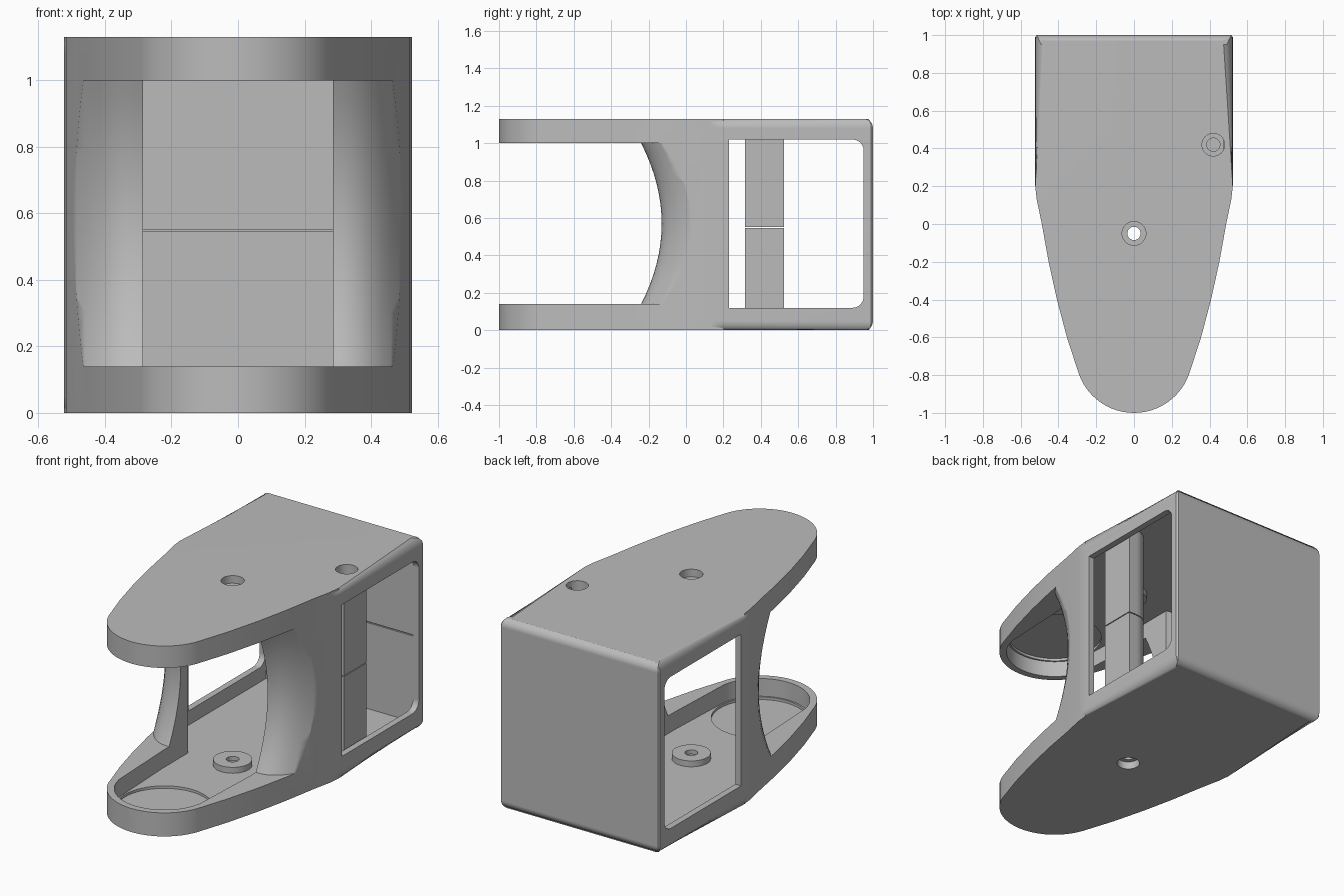
import bpy, bmesh, math

cube = bpy.data.objects.get("Cube")
if cube:
    bpy.data.objects.remove(cube, do_unlink=True)

grey = bpy.data.materials.new("light_grey_plastic")
grey.use_nodes = True
grey.diffuse_color = (0.5, 0.5, 0.5, 1)
grey.node_tree.nodes["Principled BSDF"].inputs["Base Color"].default_value = (0.5, 0.5, 0.5, 1)

HEIGHT = 1.13
MID = HEIGHT / 2
FLOOR = 0.035
CEIL = HEIGHT - FLOOR


def loft(name, rings, bevel=0.0):
    """Solid from stacked rings of 3D points, optionally rounding both end rims."""
    bm = bmesh.new()
    loops = [[bm.verts.new(p) for p in ring] for ring in rings]
    n = len(loops[0])
    for low, high in zip(loops, loops[1:]):
        for i in range(n):
            j = (i + 1) % n
            bm.faces.new((low[i], low[j], high[j], high[i]))
    caps = [bm.faces.new(loops[0][::-1]), bm.faces.new(loops[-1])]
    if bevel:
        rim = [e for f in caps for e in f.edges]
        bmesh.ops.bevel(bm, geom=rim, offset=bevel, segments=5, profile=0.5, affect='EDGES')
    bmesh.ops.recalc_face_normals(bm, faces=bm.faces[:])
    mesh = bpy.data.meshes.new(name)
    bm.to_mesh(mesh)
    bm.free()
    ob = bpy.data.objects.new(name, mesh)
    bpy.context.collection.objects.link(ob)
    mesh.materials.append(grey)
    return ob


def prism(name, outline, z0, z1, bevel=0.0):
    return loft(name, [[(x, y, z) for x, y in outline] for z in (z0, z1)], bevel)


def circle(cx, cy, r, n=40):
    return [(cx + r * math.cos(math.tau * i / n), cy + r * math.sin(math.tau * i / n))
            for i in range(n)]


def box(name, x0, x1, y0, y1, z0, z1):
    return prism(name, [(x0, y0), (x1, y0), (x1, y1), (x0, y1)], z0, z1)


def mirrored(half):
    """Close a right-hand outline, running back to front, across x = 0."""
    return half + [(-x, y) for x, y in reversed(half) if abs(x) > 1e-4]


def tip_arc(r, start, n=12):
    return [(r * math.cos(a), -0.69 + r * math.sin(a))
            for a in (math.radians(start + (-90 - start) * i / n) for i in range(n + 1))]


def cut(target, cutters):
    bpy.context.view_layer.objects.active = target
    for c in cutters:
        mod = target.modifiers.new("cut", 'BOOLEAN')
        mod.operation = 'DIFFERENCE'
        mod.solver = 'EXACT'
        mod.object = c
        bpy.ops.object.modifier_apply(modifier=mod.name)
        bpy.data.objects.remove(c, do_unlink=True)


def finish(ob):
    bpy.ops.object.select_all(action='DESELECT')
    ob.select_set(True)
    bpy.context.view_layer.objects.active = ob
    bpy.ops.object.shade_smooth_by_angle(angle=math.radians(32))
    mod = ob.modifiers.new("flat_normals", 'WEIGHTED_NORMAL')
    mod.keep_sharp = True


# Outer housing
side = [(0.515, 1), (0.523, 0.99), (0.523, 0.2), (0.515, 0.13), (0.488, 0), (0.452, -0.2),
        (0.408, -0.4), (0.355, -0.6)]
housing = prism("housing", mirrored(side + tip_arc(0.31, -20)), 0, HEIGHT, 0.05)

# Hollow inside, leaving rims and curved pillars
inner = [(0.485, 0.955), (0.485, 0.15), (0.44, 0.02), (0.37, -0.04), (0.285, -0.06),
         (0.285, -0.3)] + tip_arc(0.27, -10)
cavity = prism("cavity", mirrored(inner), FLOOR, CEIL)
recess = prism("tip_recess", circle(0, -0.69, 0.26, 48), 0.02, HEIGHT - 0.02)

# Front mouth with saddle-shaped back
xs = [0, 0.27] + [0.285 + 0.025 * i for i in range(14)]
xs = [-x for x in reversed(xs[1:])] + xs
rings = []
for k in range(17):
    s = -1 + k / 8
    y0 = -0.13 - 0.11 * s * s
    back = [(x, y0 + 0.12 * (max(abs(x) - 0.285, 0) / 0.185) ** 2.5) for x in xs]
    z = 0.57 + 0.43 * s
    rings.append([(x, min(y, 0.2), z) for x, y in back] + [(xs[-1], -1.2, z), (xs[0], -1.2, z)])
mouth = loft("mouth", rings)

# Side windows with rounded rear corners
window = [(0.23, 0.12)]
for cz, start in ((0.18, -90), (0.96, 0)):
    for i in range(7):
        a = math.radians(start + 15 * i)
        window.append((0.89 + 0.06 * math.cos(a), cz + 0.06 * math.sin(a)))
window.append((0.23, 1.02))
windows = loft("windows", [[(x, y, z) for y, z in window] for x in (-0.7, 0.7)])

# Seam groove on the inner back wall
seam = box("seam", -0.485, 0.485, 0.9, 0.963, 0.545, 0.552)
cut(housing, [cavity, recess, mouth, windows, seam])

# Screw bosses on floor and ceiling
for name, z0, z1 in (("floor_boss", FLOOR - 0.005, 0.07),
                     ("ceiling_boss", HEIGHT - 0.07, CEIL + 0.005)):
    boss = prism(name, circle(0, -0.05, 0.105), z0, z1)
    cut(boss, [prism("bore", circle(0, -0.05, 0.035), -0.1, HEIGHT + 0.1),
               prism("bore_low", circle(0, -0.05, 0.063), -0.1, 0.045),
               prism("bore_high", circle(0, -0.05, 0.063), HEIGHT - 0.045, HEIGHT + 0.1)])
    finish(boss)

# D-shaped screw post in two halves
post_outline = [(0.475, 0.315), (0.475, 0.525)] + [
    (0.42 + 0.105 * math.cos(a), 0.42 + 0.105 * math.sin(a))
    for a in (math.radians(90 + 10 * i) for i in range(19))]
for name, z0, z1 in (("lower_post", FLOOR - 0.005, 0.546), ("upper_post", 0.551, CEIL + 0.005)):
    post = prism(name, post_outline, z0, z1)
    if name == "upper_post":
        cut(post, [prism("bore", circle(0.42, 0.42, 0.035), 0.7, HEIGHT + 0.1),
                   prism("counterbore", circle(0.42, 0.42, 0.06), HEIGHT - 0.08, HEIGHT + 0.1)])
    finish(post)

# Screw holes through the housing
cut(housing, [prism("screw_hole", circle(0, -0.05, 0.063), -0.1, HEIGHT + 0.1),
              prism("post_hole", circle(0.42, 0.42, 0.06), MID, HEIGHT + 0.1)])
finish(housing)
